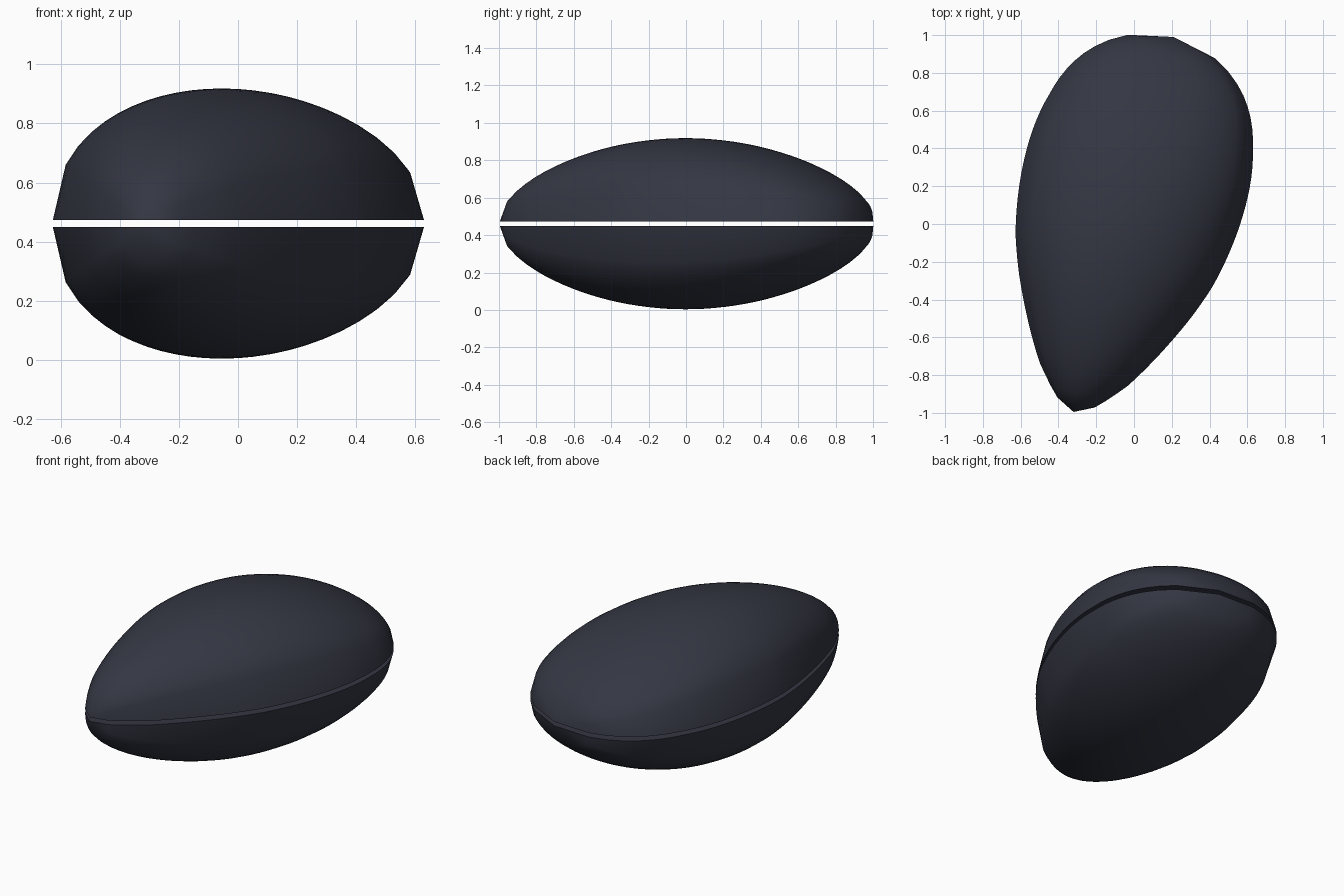
import bpy, bmesh, math
from mathutils import Vector

if "Cube" in bpy.data.objects:
    bpy.data.objects.remove(bpy.data.objects["Cube"])

NT, NS = 40, 24
TIP, HEEL = Vector((-0.32, -0.995, 0)), Vector((0.21, 0.99, 0))
AXIS = HEEL - TIP
SIDE = Vector((AXIS.y, -AXIS.x, 0)).normalized()
MID = (TIP + HEEL) / 2
DOME, SEAM, HALF_GAP = 0.445, 0.461, 0.0125

# half-width along the axis = sqrt(4t(1-t)) * this factor
FACTOR = [(0, 0.32), (0.025, 0.325), (0.1, 0.40), (0.31, 0.508), (0.404, 0.55),
          (0.6, 0.61), (0.775, 0.668), (0.9, 0.73), (1, 0.77)]


def half_width(t):
    for (a, fa), (b, fb) in zip(FACTOR, FACTOR[1:]):
        if t <= b:
            f = fa + (fb - fa) * (t - a) / (b - a)
            return f * math.sqrt(max(0, 4 * t * (1 - t)))
    return 0


def skin(bm, scale, sign):
    rows = []
    for i in range(NT + 1):
        t = i / NT
        w = half_width(t)
        h = DOME * max(0, math.sin(math.pi * t)) ** 0.53
        row = []
        for j in range(NS + 1):
            s = 2 * j / NS - 1
            p = TIP + AXIS * t + SIDE * (w * s)
            p = MID + (p - MID) * scale
            z = h * max(0, 1 - s * s) ** 0.46 * scale
            p.z = SEAM + sign * (HALF_GAP + z)
            row.append(bm.verts.new(p))
        rows.append(row)
    for a, b in zip(rows, rows[1:]):
        for j in range(NS):
            bm.faces.new((a[j], a[j + 1], b[j + 1], b[j]))


mat = bpy.data.materials.new("dark_shell")
mat.diffuse_color = (0.034, 0.037, 0.055, 1)
mat.use_nodes = True
mat.node_tree.nodes["Principled BSDF"].inputs["Base Color"].default_value = mat.diffuse_color


def valve(name, sign):
    bm = bmesh.new()
    # outer and inner skins joined by a flat rim
    skin(bm, 1.0, sign)
    skin(bm, 0.96, sign)
    bmesh.ops.remove_doubles(bm, verts=bm.verts, dist=1e-5)
    rim = [e for e in bm.edges if e.is_boundary]
    bmesh.ops.bridge_loops(bm, edges=rim)
    bmesh.ops.recalc_face_normals(bm, faces=bm.faces)
    me = bpy.data.meshes.new(name)
    bm.to_mesh(me)
    bm.free()
    me.materials.append(mat)
    ob = bpy.data.objects.new(name, me)
    bpy.context.collection.objects.link(ob)
    bpy.ops.object.select_all(action='DESELECT')
    ob.select_set(True)
    bpy.context.view_layer.objects.active = ob
    bpy.ops.object.shade_smooth_by_angle(angle=math.radians(60))


valve("upper_shell", 1)
valve("lower_shell", -1)
